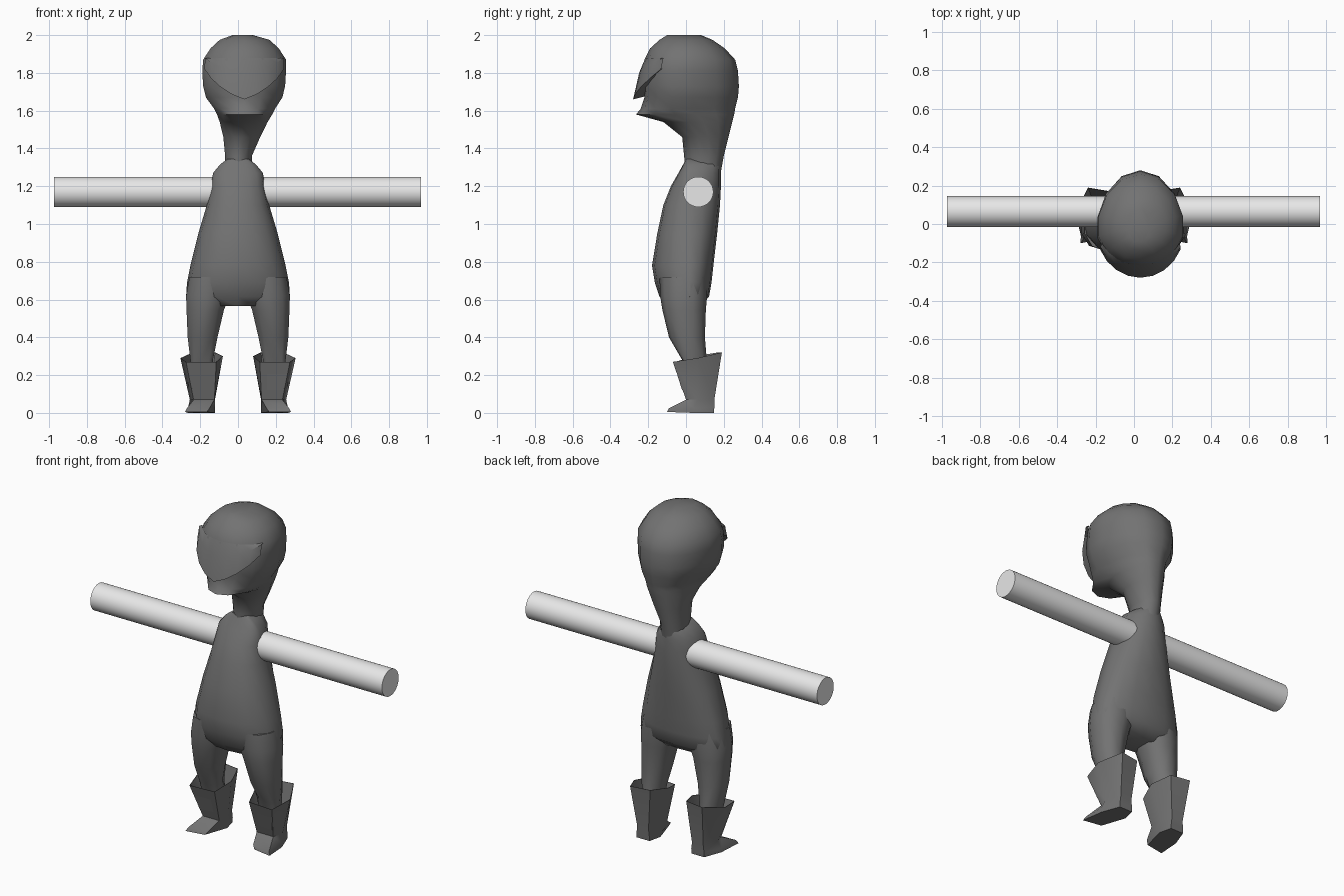
import bpy, bmesh, math

if "Cube" in bpy.data.objects:
    bpy.data.objects.remove(bpy.data.objects["Cube"])


def material(name, value):
    m = bpy.data.materials.new(name)
    m.diffuse_color = (value, value, value, 1)
    m.use_nodes = True
    m.node_tree.nodes["Principled BSDF"].inputs["Base Color"].default_value = m.diffuse_color
    return m


DARK = material("dark grey", 0.17)
LIGHT = material("light grey", 0.8)


def ring(z, xl, xr, yf, yb, ym=0.0, n=14, power=1.0):
    """Closed egg-shaped section, starting at the front and going to +x."""
    pts = []
    for i in range(n):
        a = 2 * math.pi * i / n
        s, c = math.sin(a), math.cos(a)
        s = math.copysign(abs(s) ** power, s)
        c = math.copysign(abs(c) ** power, c)
        y = ym + (yf - ym) * c if c > 0 else ym - (yb - ym) * c
        pts.append(((xl + xr) / 2 + (xr - xl) / 2 * s, y, z))
    return pts


def loft(name, rings, mat, closed=True, caps=(True, True), angle=40):
    bm = bmesh.new()
    rows = [[bm.verts.new(p) for p in r] for r in rings]
    n = len(rows[0])
    for a, b in zip(rows, rows[1:]):
        for i in range(n if closed else n - 1):
            j = (i + 1) % n
            bm.faces.new((a[i], a[j], b[j], b[i]))
    if caps[0]:
        bm.faces.new(rows[0])
    if caps[1]:
        bm.faces.new(rows[-1][::-1])
    bmesh.ops.recalc_face_normals(bm, faces=bm.faces)
    me = bpy.data.meshes.new(name)
    bm.to_mesh(me)
    bm.free()
    me.materials.append(mat)
    ob = bpy.data.objects.new(name, me)
    bpy.context.collection.objects.link(ob)
    bpy.ops.object.select_all(action='DESELECT')
    ob.select_set(True)
    bpy.context.view_layer.objects.active = ob
    bpy.ops.object.shade_smooth_by_angle(angle=math.radians(angle))
    return ob


# Head and tapering neck: z, left, right, front, back, widest y
HEAD = [
    (2.00, -.03, .08, -.10, .08, -.01),
    (1.975, -.10, .17, -.14, .14, -.01),
    (1.93, -.15, .22, -.19, .205, -.01),
    (1.87, -.19, .26, -.22, .26, -.02),
    (1.81, -.195, .26, -.23, .275, -.03),
    (1.73, -.19, .255, -.235, .28, -.03),
    (1.67, -.175, .24, -.22, .275, -.03),
    (1.61, -.13, .20, -.24, .26, -.03),
    (1.58, -.115, .185, -.265, .255, 0),
    (1.54, -.10, .16, -.12, .245, .05),
    (1.46, -.08, .12, -.02, .225, .09),
    (1.36, -.07, .075, -.01, .20, .10),
    (1.25, -.07, .08, 0, .18, .10),
]
loft("head", [ring(*h) for h in HEAD], DARK, angle=50)

# Face plate with a curved lower rim overhanging the mouth
top, mid, rim, inner = [], [], [], []
for i in range(9):
    t = (i - 4) / 4
    s, c = math.sin(t * 1.15), math.cos(t * 1.15)
    zr = 1.66 + .16 * abs(t) ** 1.3
    top.append((.035 + .222 * s, -.02 - .195 * c, 1.88))
    mid.append((.034 + .229 * s, -.03 - .218 * c, (1.88 + zr) / 2 + .03))
    rim.append((.033 + .230 * s, -.03 - .25 * c, zr))
    inner.append((.033 + .19 * s, -.03 - .17 * c, zr + .02))
loft("face_plate", [top, mid, rim, inner], DARK, closed=False,
     caps=(False, False))

# Torso: z, half width, front, back
TORSO = [
    (1.345, .055, .00, .18), (1.315, .095, -.015, .185),
    (1.27, .132, -.04, .185), (1.20, .142, -.08, .185),
    (1.10, .165, -.12, .18), (.95, .21, -.152, .165),
    (.78, .252, -.18, .145), (.69, .27, -.165, .135),
    (.615, .275, -.14, .122), (.565, .20, -.10, .07),
]
loft("torso", [ring(z, -w, w, f, b, .02, 16, .9) for z, w, f, b in TORSO],
     DARK, angle=50)

# Legs: z, inner x, outer x, front, back
LEG = [
    (.72, .03, .262, -.14, .11), (.62, .04, .28, -.137, .112),
    (.545, .07, .277, -.125, .105), (.40, .105, .27, -.09, .10),
    (.28, .13, .255, -.02, .11), (.15, .14, .23, .02, .13),
]
# Hexagonal boot sections from cuff to sole
BOOT = [
    [(.115, -.06, .27), (.275, -.07, .27), (.305, .06, .29),
     (.24, .19, .32), (.12, .17, .32), (.08, .05, .30)],
    [(.125, .00, .07), (.235, .00, .07), (.255, .06, .07),
     (.22, .15, .07), (.145, .15, .07), (.122, .08, .07)],
    [(.15, -.07, .025), (.27, -.09, .025), (.265, .04, .025),
     (.225, .15, .03), (.14, .15, .03), (.122, .07, .025)],
    [(.165, -.08, .005), (.28, -.10, .005), (.265, .04, 0),
     (.225, .148, 0), (.14, .148, 0), (.122, .07, 0)],
]
for side, label in ((1, "right"), (-1, "left")):
    legs = [[(side * x, y, z) for x, y, z in ring(zz, a, b, f, k, 0, 10, .9)]
            for zz, a, b, f, k in LEG]
    loft(label + "_leg", legs, DARK, angle=50)
    # Hollow cuff: an inner wall runs down to a floor inside the boot
    cx, cy = .19, .06
    floor = [(cx + (x - cx) * .62, cy + (y - cy) * .62, .12)
             for x, y, z in BOOT[0]]
    lip = [(cx + (x - cx) * .98, cy + (y - cy) * .98, z)
           for x, y, z in BOOT[0]]
    boot = [[(side * x, y, z) for x, y, z in r] for r in [floor, lip] + BOOT]
    loft(label + "_boot", boot, DARK, angle=45)

# Straight round arms
for label, x0, x1 in (("right_arm", .08, .97), ("left_arm", -.08, -.975)):
    arm = [[(x, .065 + .08 * math.cos(math.tau * i / 32),
             1.17 + .08 * math.sin(math.tau * i / 32)) for i in range(32)]
           for x in (x0, x1)]
    loft(label, arm, LIGHT, angle=40)
